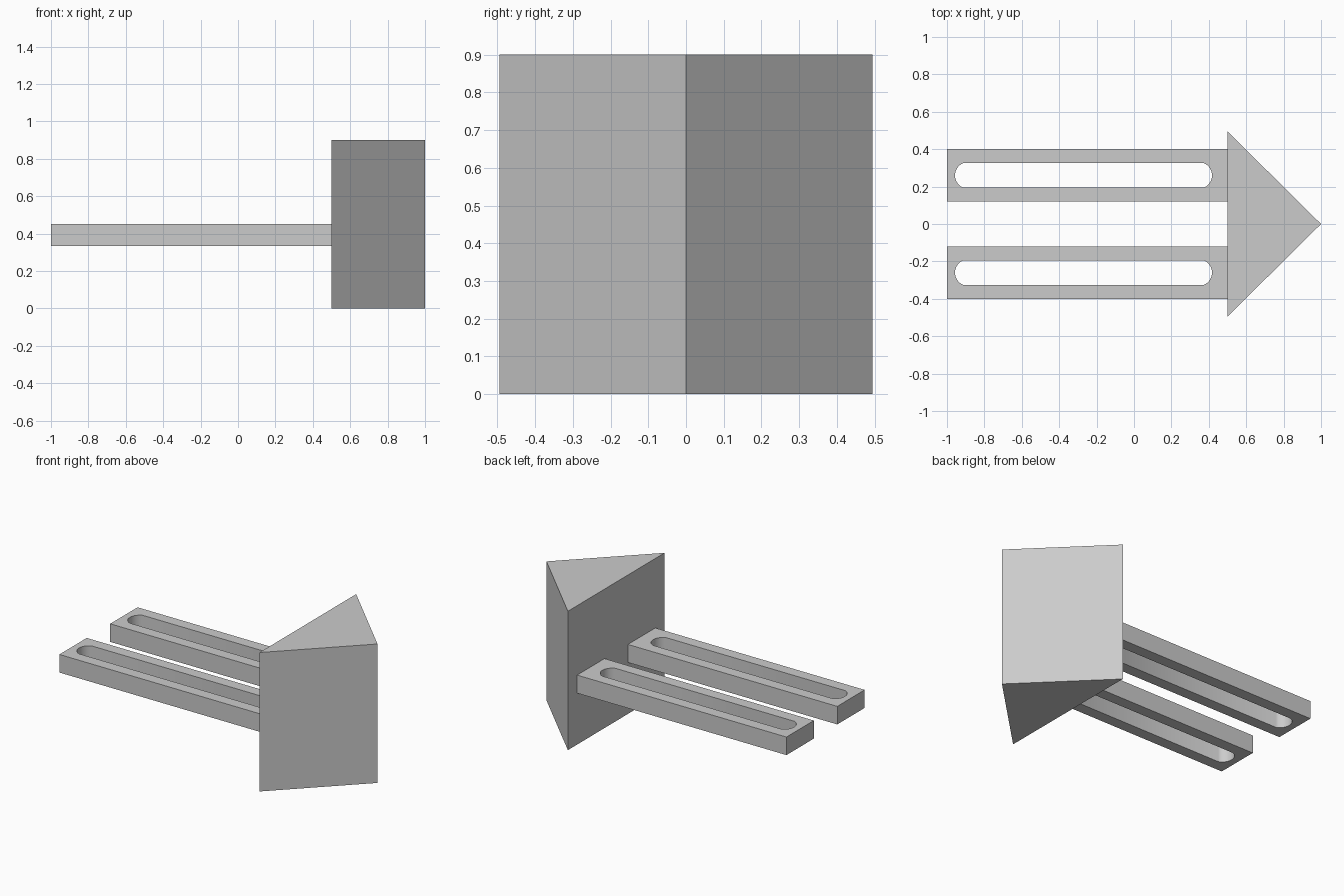
import bpy, bmesh
from math import asin, cos, sin, pi

cube = bpy.data.objects.get("Cube")
if cube:
    bpy.data.objects.remove(cube, do_unlink=True)

# Single light grey material
grey = bpy.data.materials.new("light_grey")
grey.use_nodes = True
colour = (0.6, 0.6, 0.6, 1)
grey.diffuse_color = colour
grey.node_tree.nodes["Principled BSDF"].inputs["Base Color"].default_value = colour


def extrude_outline(name, loops, z0, z1):
    """Fill the outer loop minus any inner loops and extrude it upward."""
    bm = bmesh.new()
    for loop in loops:
        verts = [bm.verts.new((x, y, z0)) for x, y in loop]
        for a, b in zip(verts, verts[1:] + verts[:1]):
            bm.edges.new((a, b))
    if len(loops) == 1:
        bm.faces.new(bm.verts[:])
    else:
        bmesh.ops.triangle_fill(bm, edges=bm.edges[:], use_beauty=True)
    result = bmesh.ops.extrude_face_region(bm, geom=bm.faces[:], use_keep_orig=True)
    for v in result["geom"]:
        if isinstance(v, bmesh.types.BMVert):
            v.co.z = z1
    bmesh.ops.recalc_face_normals(bm, faces=bm.faces[:])
    mesh = bpy.data.meshes.new(name)
    bm.to_mesh(mesh)
    bm.free()
    mesh.materials.append(grey)
    obj = bpy.data.objects.new(name, mesh)
    bpy.context.collection.objects.link(obj)
    return obj


def slot_outline(x0, x1, yc, half, radius, steps=14):
    """Long slot whose ends are shallow circular arcs."""
    spread = asin(half / radius)
    points = []
    for cx, facing in ((x1 - radius, 0), (x0 + radius, pi)):
        for i in range(steps + 1):
            a = facing - spread + 2 * spread * i / steps
            points.append((cx + radius * cos(a), yc + radius * sin(a)))
    return points


# Triangular head
extrude_outline("wedge_head", [[(0.5, -0.495), (1, 0), (0.5, 0.495)]], 0, 0.9)

# Two slotted prongs
for name, side in (("left_prong", 1), ("right_prong", -1)):
    yc = 0.26 * side
    bar = [(-1, yc - 0.14), (0.5, yc - 0.14), (0.5, yc + 0.14), (-1, yc + 0.14)]
    slot = slot_outline(-0.957, 0.417, yc, 0.066, 0.071)
    prong = extrude_outline(name, [bar, slot], 0.333, 0.45)
    bpy.ops.object.select_all(action="DESELECT")
    prong.select_set(True)
    bpy.context.view_layer.objects.active = prong
    bpy.ops.object.shade_smooth_by_angle()
